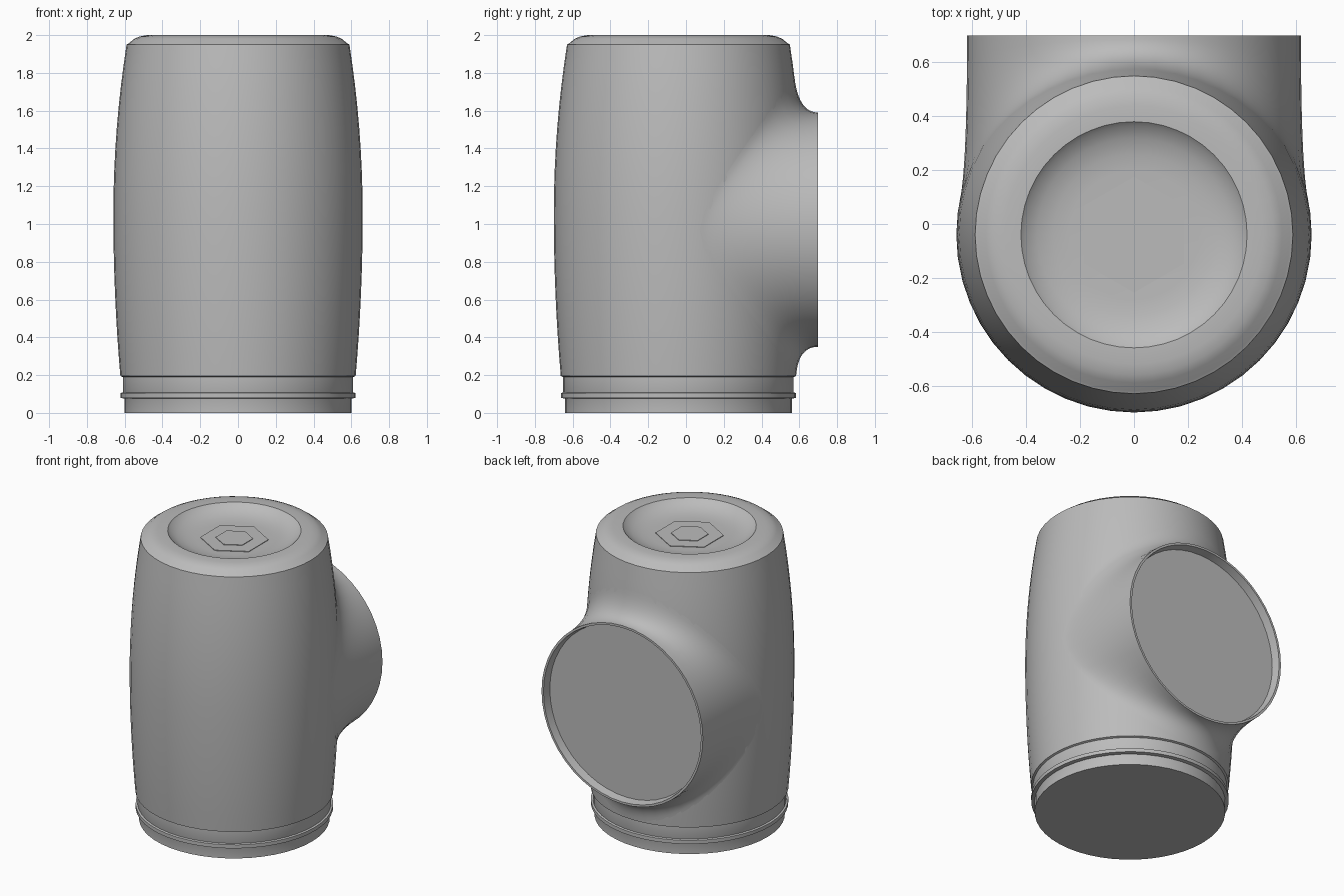
import bpy, bmesh
from math import sin, cos, pi, sqrt, radians

cube = bpy.data.objects.get("Cube")
if cube:
    bpy.data.objects.remove(cube)

gray = bpy.data.materials.new("plain_gray")
gray.use_nodes = True
COLOR = (0.5, 0.5, 0.5, 1)
gray.diffuse_color = COLOR
gray.node_tree.nodes["Principled BSDF"].inputs["Base Color"].default_value = COLOR

AXIS_Y = -0.04      # barrel axis
PORT_Z = 0.97       # side port axis
PORT_R = 0.62
PORT_Y = 0.70
SEGMENTS = 48


def barrel_radius(z):
    bulge = 0.07 if z > 1.05 else 0.041
    return 0.66 - bulge * ((z - 1.05) / 0.9) ** 2


def loft(name, rings, cap_start=False, cap_end=False):
    """Skin closed rings of points, optionally closing both ends."""
    bm = bmesh.new()
    loops = [[bm.verts.new(p) for p in ring] for ring in rings]
    for a, b in zip(loops, loops[1:]):
        for i in range(len(a)):
            j = (i + 1) % len(a)
            bm.faces.new((a[i], a[j], b[j], b[i]))
    if cap_start:
        bm.faces.new(list(reversed(loops[0])))
    if cap_end:
        bm.faces.new(loops[-1])
    bmesh.ops.recalc_face_normals(bm, faces=bm.faces)
    mesh = bpy.data.meshes.new(name)
    bm.to_mesh(mesh)
    bm.free()
    mesh.materials.append(gray)
    obj = bpy.data.objects.new(name, mesh)
    bpy.context.collection.objects.link(obj)
    bpy.ops.object.select_all(action="DESELECT")
    obj.select_set(True)
    bpy.context.view_layer.objects.active = obj
    bpy.ops.object.shade_smooth_by_angle(angle=radians(30))
    return obj


def lathe(name, profile, sides=SEGMENTS, turn=0.0):
    """Revolve (radius, z) pairs about the barrel axis."""
    rings = []
    for r, z in profile:
        angles = [turn + 2 * pi * i / sides for i in range(sides)]
        rings.append([(r * cos(a), AXIS_Y + r * sin(a), z) for a in angles])
    return loft(name, rings, True, True)


# Barrel: stepped foot, bulging wall, rounded top rim and shallow dish
foot = [(0.60, 0), (0.60, 0.08), (0.61, 0.11), (0.61, 0.19)]
wall = [(barrel_radius(z), z) for z in (0.195 + 1.755 * i / 16 for i in range(17))]
top_rim = [(0.58, 1.955), (0.55, 1.98), (0.52, 1.993), (0.48, 2.0), (0.42, 2.0)]
dish = [(0.405, 1.985), (0.36, 1.96), (0.30, 1.945), (0.24, 1.94)]
lathe("barrel", foot + wall + top_rim + dish)

# Thin band around the foot
lathe("foot_band", [(0.60, 0.075), (0.622, 0.08), (0.622, 0.105), (0.60, 0.112)])

# Stepped hexagons in the middle of the dish
for name, r, z in (("hex_plate", 0.215, 1.944), ("hex_boss", 0.118, 1.948)):
    lathe(name, [(r, 1.935), (r, z)], 6, pi / 6)


# Side port blending into the barrel, with a shallow recessed end
def on_barrel(x, z):
    return (x, AXIS_Y + sqrt(max(barrel_radius(z) ** 2 - x * x, 0)), z)


def port_ring(t):
    ring = []
    for i in range(SEGMENTS):
        c, s = cos(2 * pi * i / SEGMENTS), sin(2 * pi * i / SEGMENTS)
        x, z = PORT_R * c, PORT_Z + PORT_R * s
        end = (x, PORT_Y, z)
        bend = on_barrel(x, z)
        root = on_barrel(0.65 * c, PORT_Z + (0.81 if s > 0 else 0.77) * s)
        ring.append([(1 - t) ** 2 * e + 2 * t * (1 - t) * b + t * t * r
                     for e, b, r in zip(end, bend, root)])
    return ring


def port_circle(r, y):
    angles = [2 * pi * i / SEGMENTS for i in range(SEGMENTS)]
    return [(r * cos(a), y, PORT_Z + r * sin(a)) for a in angles]


blend = [port_ring(1 - i / 12) for i in range(13)]
loft("side_port", blend + [port_circle(0.605, PORT_Y), port_circle(0.595, 0.645)],
     cap_end=True)
